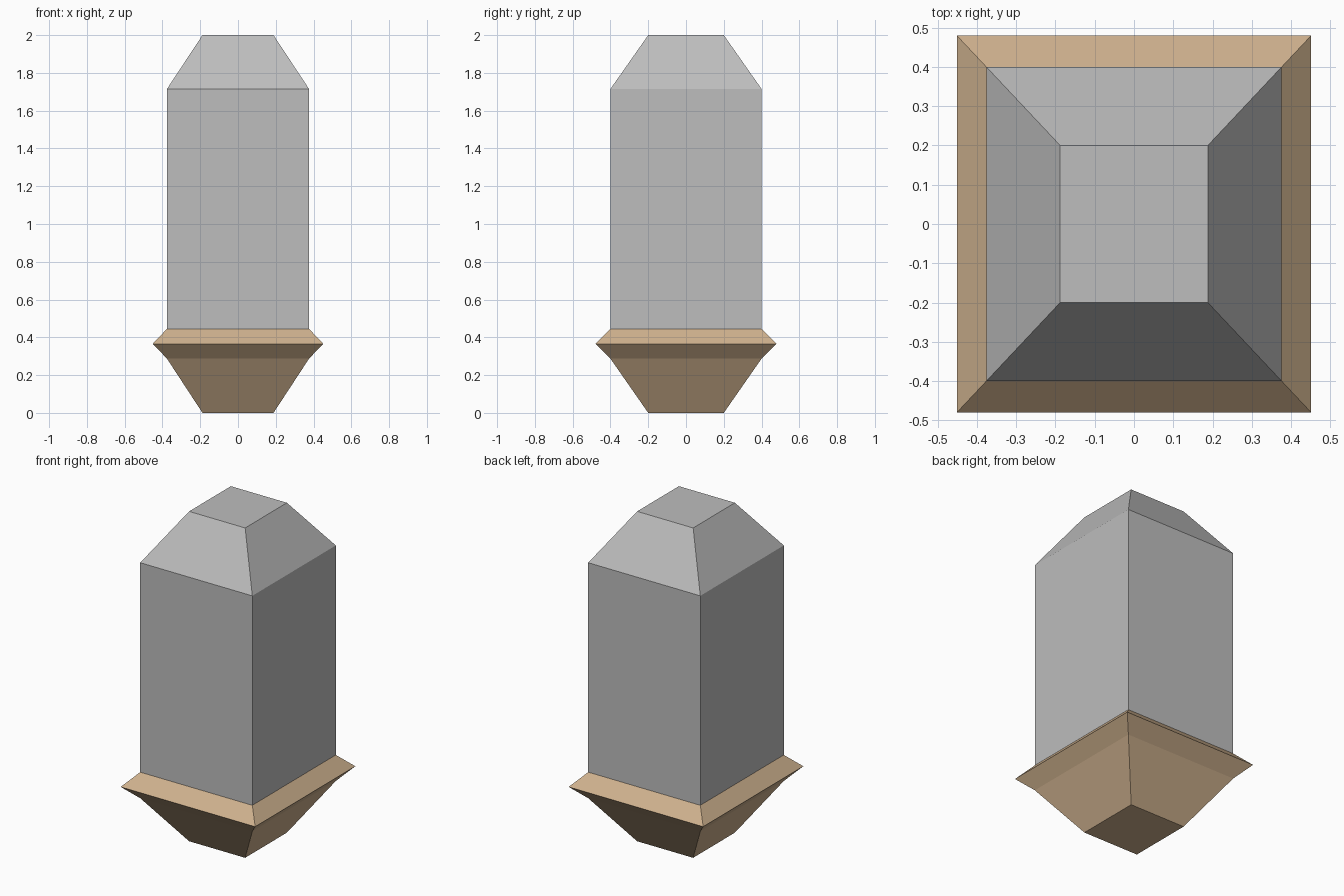
import bpy
import bmesh

cube = bpy.data.objects.get("Cube")
if cube:
    bpy.data.objects.remove(cube)


def make_material(name, rgb):
    mat = bpy.data.materials.new(name)
    mat.use_nodes = True
    color = (*rgb, 1.0)
    mat.diffuse_color = color
    mat.node_tree.nodes["Principled BSDF"].inputs["Base Color"].default_value = color
    return mat


def square_loft(name, profile, mat):
    """Loft nearly square rings; profile holds (half depth, height) pairs."""
    bm = bmesh.new()
    rings = []
    for half, z in profile:
        hx = half * 0.94
        rings.append([bm.verts.new((sx * hx, sy * half, z))
                      for sx, sy in ((-1, -1), (1, -1), (1, 1), (-1, 1))])
    for low, high in zip(rings, rings[1:]):
        for i in range(4):
            j = (i + 1) % 4
            bm.faces.new((low[i], low[j], high[j], high[i]))
    bm.faces.new(rings[0][::-1])
    bm.faces.new(rings[-1])
    bmesh.ops.recalc_face_normals(bm, faces=bm.faces)
    mesh = bpy.data.meshes.new(name)
    bm.to_mesh(mesh)
    bm.free()
    mesh.materials.append(mat)
    obj = bpy.data.objects.new(name, mesh)
    bpy.context.collection.objects.link(obj)
    return obj


grey = make_material("stone grey", (0.51, 0.51, 0.51))
tan = make_material("warm tan", (0.62, 0.44, 0.27))

# Tapered foot with a flared rim
square_loft("tan_base", [(0.2, 0), (0.4, 0.287), (0.48, 0.366), (0.4, 0.445)], tan)

# Tall shaft with a sloped cap
square_loft("grey_shaft", [(0.4, 0.445), (0.4, 1.715), (0.2, 2.0)], grey)
